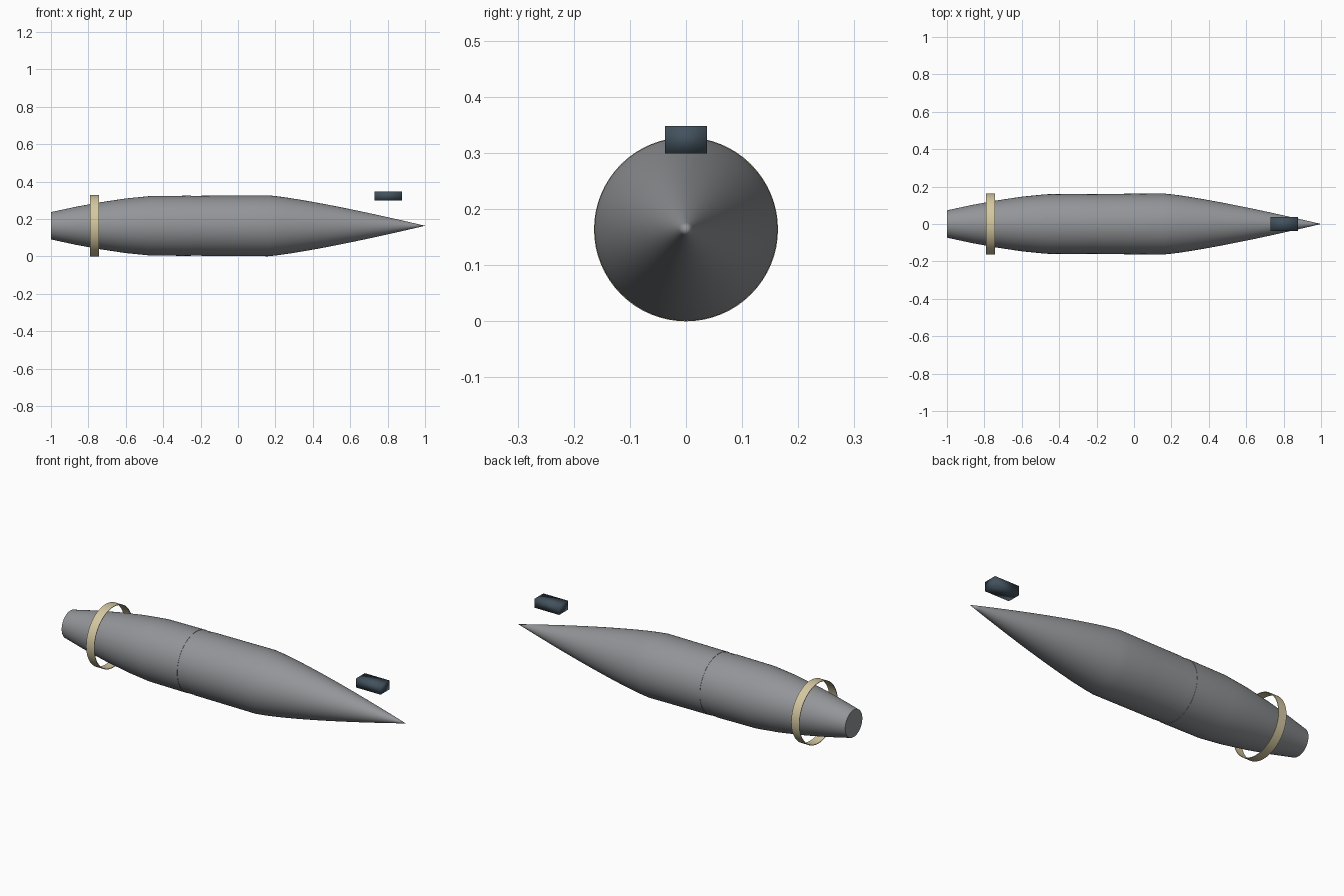
import bpy, bmesh, math

if "Cube" in bpy.data.objects:
    bpy.data.objects.remove(bpy.data.objects["Cube"])

AXIS_Z = 0.164
SEG = 64


def material(name, rgb):
    m = bpy.data.materials.new(name)
    m.diffuse_color = (*rgb, 1)
    m.use_nodes = True
    m.node_tree.nodes["Principled BSDF"].inputs["Base Color"].default_value = m.diffuse_color
    return m


def finish(bm, name, mat):
    bmesh.ops.recalc_face_normals(bm, faces=bm.faces)
    me = bpy.data.meshes.new(name)
    bm.to_mesh(me)
    bm.free()
    ob = bpy.data.objects.new(name, me)
    bpy.context.collection.objects.link(ob)
    me.materials.append(mat)
    for p in me.polygons:
        p.use_smooth = True
    return ob


def smooth_by_angle(ob, degrees):
    bpy.ops.object.select_all(action='DESELECT')
    ob.select_set(True)
    bpy.context.view_layer.objects.active = ob
    bpy.ops.object.shade_smooth_by_angle(angle=math.radians(degrees))


def lathe(name, profile, mat, closed=False):
    """Spin (x, radius) points around the long axis."""
    bm = bmesh.new()
    rings = []
    for x, r in profile:
        n = SEG if r > 0 else 1
        rings.append([bm.verts.new((x, r * math.cos(2 * math.pi * i / SEG),
                                    AXIS_Z + r * math.sin(2 * math.pi * i / SEG)))
                      for i in range(n)])
    pairs = list(zip(rings, rings[1:]))
    if closed:
        pairs.append((rings[-1], rings[0]))
    for a, b in pairs:
        for i in range(SEG):
            j = (i + 1) % SEG
            quad = [a[i % len(a)], a[j % len(a)], b[j % len(b)], b[i % len(b)]]
            bm.faces.new(list(dict.fromkeys(quad)))
    ob = finish(bm, name, mat)
    smooth_by_angle(ob, 35)
    return ob


grey = material("body grey", (0.29, 0.30, 0.315))
tan = material("band tan", (0.66, 0.58, 0.36))
slate = material("slate blue", (0.055, 0.083, 0.11))

# Body: flat tail, swelling boat tail, straight middle with a shallow joint, curved nose
profile = [(-1, 0), (-1, 0.073), (-0.87, 0.101), (-0.74, 0.125), (-0.6, 0.146),
           (-0.47, 0.159), (-0.25, 0.161), (-0.25, 0.1595), (-0.195, 0.1595),
           (-0.195, 0.161), (0.0, 0.162)]
for i in range(17):
    t = i / 16
    profile.append((0.16 + 0.84 * t, 0.163 * (1 - t ** 1.22) if i < 16 else 0))
lathe("body", profile, grey)

# Loose band around the tail
lathe("tail_band", [(-0.79, 0.164), (-0.742, 0.164), (-0.742, 0.161), (-0.79, 0.161)],
      tan, closed=True)

# Small block floating above the nose
bm = bmesh.new()
bmesh.ops.create_cube(bm, size=1)
for v in bm.verts:
    v.co = (0.803 + v.co.x * 0.146, v.co.y * 0.074, 0.324 + v.co.z * 0.049)
finish(bm, "nose_block", slate)
